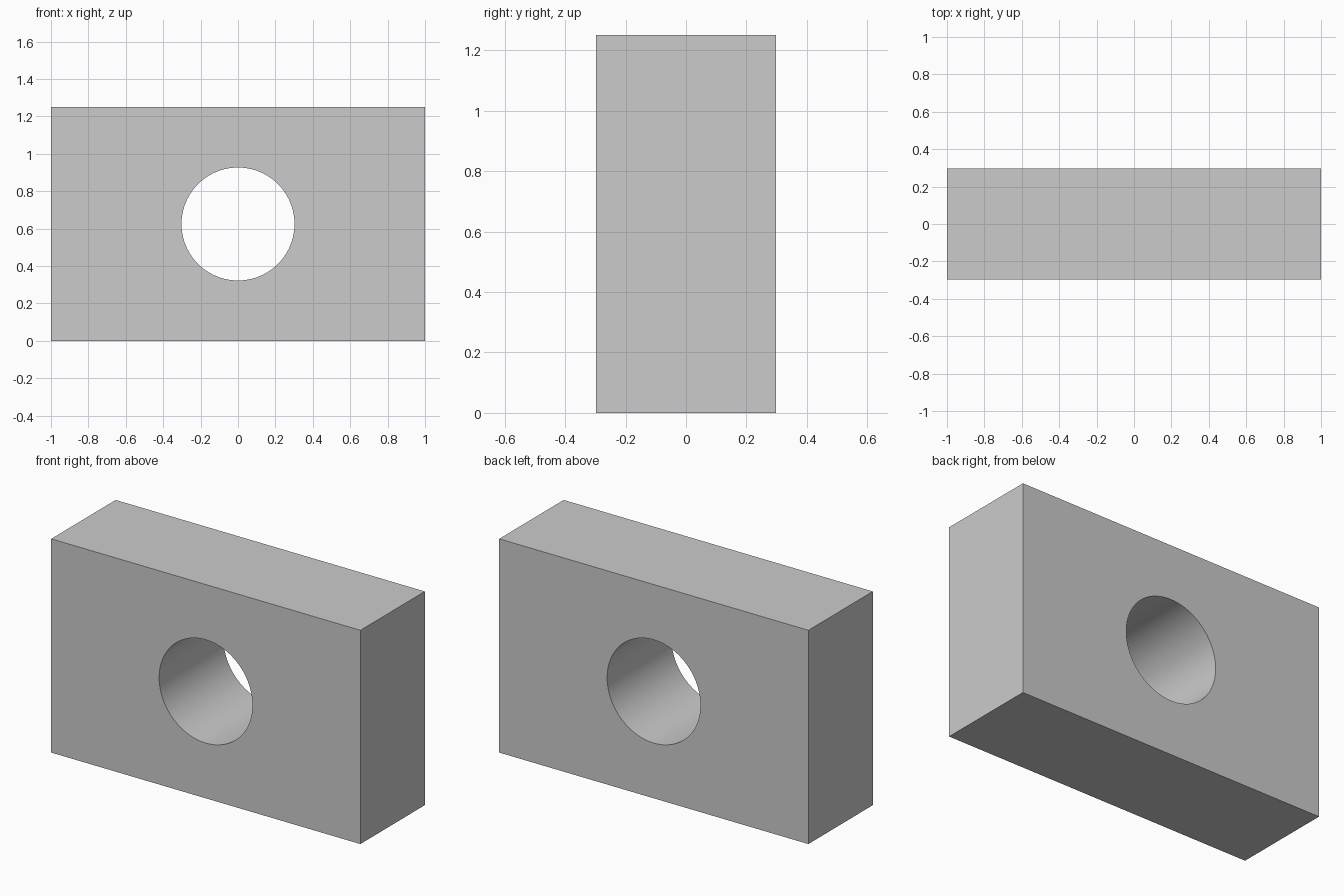
import bpy
import math

if "Cube" in bpy.data.objects:
    bpy.data.objects.remove(bpy.data.objects["Cube"])

WIDTH, DEPTH, HEIGHT = 2.0, 0.595, 1.25
HOLE_RADIUS = 0.302

# Rectangular block standing on the ground
bpy.ops.mesh.primitive_cube_add(size=1, location=(0, 0, HEIGHT / 2))
block = bpy.context.object
block.name = "block"
block.scale = (WIDTH, DEPTH, HEIGHT)
bpy.ops.object.transform_apply(location=False, rotation=False, scale=True)

# Round cutter running front to back
bpy.ops.mesh.primitive_cylinder_add(vertices=128, radius=HOLE_RADIUS, depth=DEPTH * 2,
                                    location=(0, 0, HEIGHT / 2),
                                    rotation=(math.pi / 2, 0, 0))
cutter = bpy.context.object
cutter.name = "hole_cutter"
cutter.hide_render = True

# Through hole
bpy.ops.object.select_all(action='DESELECT')
block.select_set(True)
bpy.context.view_layer.objects.active = block
hole = block.modifiers.new("through_hole", 'BOOLEAN')
hole.operation = 'DIFFERENCE'
hole.solver = 'EXACT'
hole.object = cutter
bpy.ops.object.modifier_apply(modifier=hole.name)
bpy.data.objects.remove(cutter, do_unlink=True)

# Smooth bore, crisp edges
bpy.ops.object.shade_smooth_by_angle(angle=math.radians(30))
